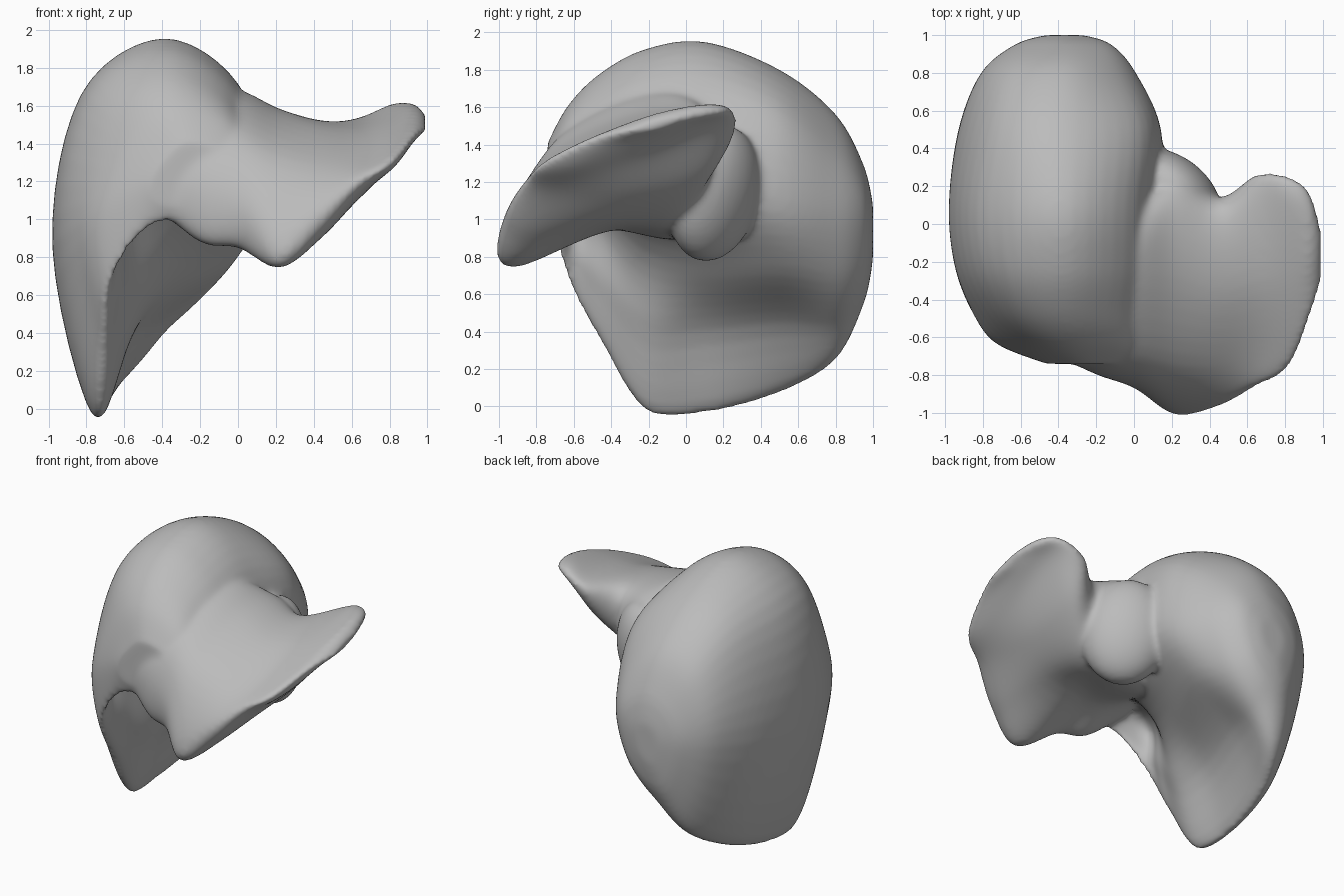
import bpy
import bmesh
import math
from mathutils import Matrix, Vector

default_cube = bpy.data.objects.get("Cube")
if default_cube:
    bpy.data.objects.remove(default_cube, do_unlink=True)


def spline(before, start, end, after, t):
    """Catmull-Rom point between start and end."""
    return 0.5 * (2 * start + (end - before) * t
                  + (2 * before - 5 * start + 4 * end - after) * t ** 2
                  + (3 * start - before - 3 * end + after) * t ** 3)


def smooth_path(points, steps, closed):
    """Resample a path of vectors as a smooth curve."""
    count = len(points)

    def pick(i):
        return points[i % count] if closed else points[max(0, min(i, count - 1))]

    path = [spline(pick(i - 1), pick(i), pick(i + 1), pick(i + 2), s / steps)
            for i in range(count if closed else count - 1) for s in range(steps)]
    return path if closed else path + [points[-1]]


def end_ring(ring, offset, scale):
    """Shrunken copy of a ring, used to round off the end of a loft."""
    centre = sum(ring, Vector()) / len(ring)
    return [centre + (p - centre) * scale + offset for p in ring]


def loft(bm, rings, steps=6):
    """Skin a closed surface through a row of control rings."""
    columns = [smooth_path(list(column), steps, False) for column in zip(*rings)]
    skin = [[bm.verts.new(p) for p in smooth_path(list(ring), steps, True)]
            for ring in zip(*columns)]
    faces = [bm.faces.new(skin[0]), bm.faces.new(skin[-1])]
    for ring, following in zip(skin, skin[1:]):
        for i in range(len(ring)):
            j = (i + 1) % len(ring)
            faces.append(bm.faces.new((ring[i], ring[j], following[j], following[i])))
    bmesh.ops.recalc_face_normals(bm, faces=faces)


# Large lobe: x-z outlines in hundredths, keyed by depth y
large_lobe = {
    -74: [(10, 118), (-2, 133), (-25, 141), (-38, 132), (-46, 120), (-44, 110), (-30, 105), (-10, 98)],
    -63: [(10, 125), (-3, 150), (-33, 161), (-55, 146), (-73, 105), (-68, 68), (-62, 84), (-55, 107)],
    -46: [(10, 125), (-3, 161), (-38, 178), (-70, 157), (-86, 96), (-72, 36), (-61, 66), (-52, 104)],
    -22: [(12, 122), (0, 168), (-39, 191), (-80, 165), (-95, 90), (-75, -1), (-56, 41), (-38, 83)],
    10: [(13, 115), (1, 170), (-40, 195), (-83, 165), (-98, 85), (-76, -3), (-54, 41), (-22, 75)],
    50: [(14, 110), (4, 157), (-38, 180), (-76, 160), (-93, 90), (-72, 8), (-42, 45), (-5, 75)],
    80: [(1, 105), (-8, 136), (-36, 156), (-67, 143), (-81, 95), (-61, 27), (-35, 44), (-10, 71)],
    95: [(-12, 100), (-17, 118), (-36, 129), (-55, 119), (-63, 95), (-52, 58), (-36, 58), (-20, 74)],
}

# Small lobe: y-z outlines in hundredths, keyed by position x
small_lobe = {
    -45: [(10, 125), (0, 145), (-35, 152), (-55, 142), (-67, 122), (-64, 108), (-40, 113), (0, 108)],
    -20: [(15, 122), (3, 155), (-35, 162), (-66, 143), (-79, 115), (-74, 88), (-42, 99), (0, 93)],
    0: [(20, 120), (5, 163), (-28, 165), (-69, 143), (-86, 110), (-80, 85), (-45, 95), (0, 90)],
    22: [(30, 125), (14, 154), (-28, 156), (-75, 133), (-99, 93), (-93, 74), (-40, 94), (5, 93)],
    45: [(14, 130), (5, 150), (-35, 149), (-75, 129), (-96, 104), (-85, 91), (-40, 98), (0, 104)],
    65: [(26, 147), (16, 154), (-30, 148), (-70, 131), (-86, 120), (-72, 113), (-30, 113), (10, 125)],
    82: [(25, 156), (15, 161), (-25, 152), (-60, 139), (-76, 130), (-60, 127), (-25, 133), (8, 146)],
    93: [(17, 157), (8, 161), (-15, 157), (-40, 148), (-50, 143), (-40, 141), (-15, 145), (4, 152)],
}

body = bmesh.new()

rings = [[Vector((x, y, z)) / 100 for x, z in outline] for y, outline in large_lobe.items()]
rings.append(end_ring(rings[-1], Vector((0, 0.05, 0)), 0.4))
loft(body, rings)

rings = [[Vector((x, y, z)) / 100 for y, z in outline] for x, outline in small_lobe.items()]
rings.append(end_ring(rings[-1], Vector((0.06, 0, 0)), 0.45))
loft(body, rings)

# Rounded rear lobe tucked between the two, turned to slope towards the small lobe
placement = (Matrix.Translation((0.2, 0.15, 1.14))
             @ Matrix.Rotation(math.radians(-12), 4, "X")
             @ Matrix.Rotation(math.radians(-38), 4, "Z")
             @ Matrix.Diagonal((0.3, 0.2, 0.37, 1)))
bmesh.ops.create_uvsphere(body, u_segments=32, v_segments=20, radius=1, matrix=placement)

mesh = bpy.data.meshes.new("liver")
body.to_mesh(mesh)
body.free()
liver = bpy.data.objects.new("liver", mesh)
bpy.context.collection.objects.link(liver)

# Fuse the lobes into one skin and soften the joins
fuse = liver.modifiers.new("fuse", "REMESH")
fuse.mode = "VOXEL"
fuse.voxel_size = 0.018
fuse.use_smooth_shade = True
soften = liver.modifiers.new("soften", "SMOOTH")
soften.factor = 0.5
soften.iterations = 14

# Plain grey surface
grey = bpy.data.materials.new("plain grey")
grey.use_nodes = True
colour = (0.5, 0.5, 0.5, 1)
grey.diffuse_color = colour
grey.node_tree.nodes["Principled BSDF"].inputs["Base Color"].default_value = colour
mesh.materials.append(grey)
for polygon in mesh.polygons:
    polygon.use_smooth = True
